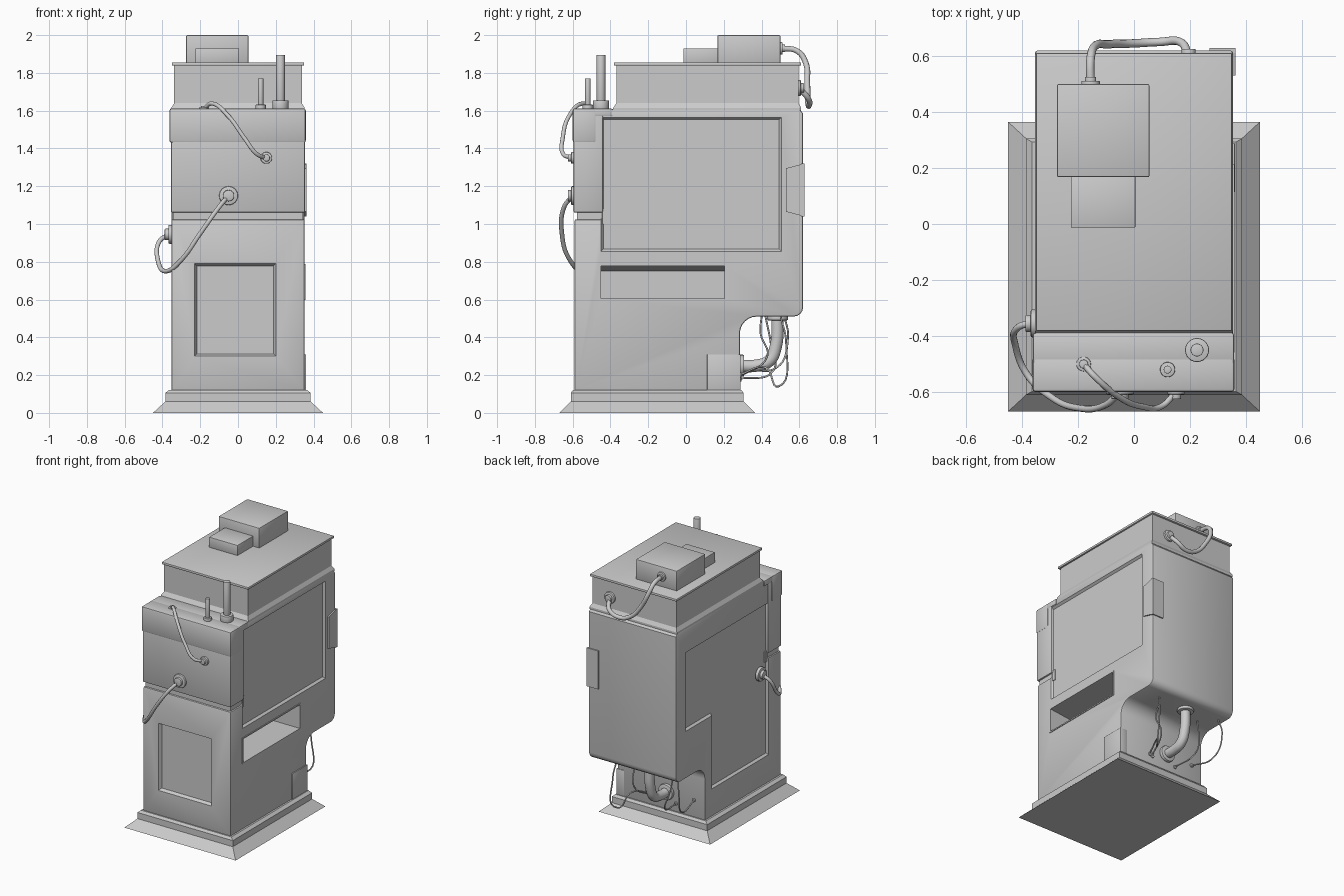
import bpy, bmesh, math
from mathutils import Vector

if "Cube" in bpy.data.objects:
    bpy.data.objects.remove(bpy.data.objects["Cube"])

AX = {'x': lambda p, a: (a, p[0], p[1]), 'y': lambda p, a: (p[0], a, p[1]), 'z': lambda p, a: (p[0], p[1], a)}


def finish(ob, angle=35):
    bpy.ops.object.select_all(action='DESELECT')
    bpy.context.view_layer.objects.active = ob
    ob.select_set(True)
    bpy.ops.object.shade_smooth_by_angle(angle=math.radians(angle))


def apply(ob, mod):
    bpy.context.view_layer.objects.active = ob
    bpy.ops.object.modifier_apply(modifier=mod.name)


def bevel(ob, width, segs=2):
    m = ob.modifiers.new("bevel", 'BEVEL')
    m.width, m.segments, m.limit_method = width, segs, 'ANGLE'
    m.angle_limit = math.radians(40)
    apply(ob, m)


def loft(name, axis, sections, bev=0):
    """Join matching outlines [(position, points), ...] along an axis into a solid."""
    bm = bmesh.new()
    rings = [[bm.verts.new(AX[axis](p, a)) for p in pts] for a, pts in sections]
    n = len(rings[0])
    for r0, r1 in zip(rings, rings[1:]):
        for i in range(n):
            j = (i + 1) % n
            bm.faces.new((r0[i], r0[j], r1[j], r1[i]))
    bm.faces.new(rings[0])
    bm.faces.new(rings[-1])
    bmesh.ops.recalc_face_normals(bm, faces=bm.faces)
    me = bpy.data.meshes.new(name)
    bm.to_mesh(me)
    bm.free()
    ob = bpy.data.objects.new(name, me)
    bpy.context.collection.objects.link(ob)
    if bev:
        bevel(ob, bev)
        finish(ob)
    return ob


def rect(a0, a1, b0, b1):
    return [(a0, b0), (a1, b0), (a1, b1), (a0, b1)]


def box(name, x0, x1, y0, y1, z0, z1, bev=0.006):
    return loft(name, 'z', [(z0, rect(x0, x1, y0, y1)), (z1, rect(x0, x1, y0, y1))], bev)


def inset(pts, d):
    """Shrink an anticlockwise right-angled outline."""
    out = []
    for i, p in enumerate(pts):
        p, a, b = Vector(p), Vector(pts[i - 1]), Vector(pts[(i + 1) % len(pts)])
        e, f = (p - a).normalized(), (b - p).normalized()
        out.append(tuple(p + d * Vector((-e.y - f.y, e.x + f.x))))
    return out


def cut(body, axis, sections):
    c = loft("cutter", axis, sections)
    c.hide_render = True
    m = body.modifiers.new("cut", 'BOOLEAN')
    m.operation, m.solver, m.object = 'DIFFERENCE', 'EXACT', c
    apply(body, m)
    bpy.data.objects.remove(c)


def recess(body, axis, surface, inward, pts, depth=0.016, slope=0.012):
    cut(body, axis, [(surface - inward * 0.02, pts), (surface, pts), (surface + inward * depth, inset(pts, slope))])


def rod(name, p0, p1, r, verts=24):
    p0, p1 = Vector(p0), Vector(p1)
    bpy.ops.mesh.primitive_cylinder_add(vertices=verts, radius=r, depth=(p1 - p0).length, location=(p0 + p1) / 2)
    ob = bpy.context.object
    ob.name = name
    ob.rotation_euler = (p1 - p0).to_track_quat('Z', 'Y').to_euler()
    bevel(ob, r * 0.12)
    finish(ob)


def cable(name, pts, r):
    cu = bpy.data.curves.new(name, 'CURVE')
    cu.dimensions, cu.bevel_depth, cu.bevel_resolution, cu.use_fill_caps = '3D', r, 3, True
    cu.resolution_u = 8
    sp = cu.splines.new('BEZIER')
    sp.bezier_points.add(len(pts) - 1)
    for b, p in zip(sp.bezier_points, pts):
        b.co = p
        b.handle_left_type = b.handle_right_type = 'AUTO'
    bpy.context.collection.objects.link(bpy.data.objects.new(name, cu))


def socket(name, p, d, r, h):
    """Stepped cable gland standing on a surface at p, pointing along d."""
    p, d = Vector(p), Vector(d)
    rod(name + "_flange", p - d * 0.01, p + d * h * 0.45, r)
    rod(name + "_collar", p, p + d * h, r * 0.6)


W = 0.353
# flared floor skirt and plinth
loft("floor_skirt", 'z', [(0, rect(-.45, .45, -.67, .365)), (.06, rect(-.385, .385, -.61, .305))])
loft("plinth", 'z', [(.05, rect(-.385, .385, -.61, .305)), (.105, rect(-.385, .385, -.61, .305)),
                     (.122, rect(-.365, .365, -.598, .293))])

# main cabinet: side profile with rear overhang and front shoulder
arc = [(.375 - .09 * math.cos(t * math.pi / 12), .42 + .09 * math.sin(t * math.pi / 12)) for t in range(7)]
heel = [(.57 + .05 * math.sin(t * math.pi / 8), .56 - .05 * math.cos(t * math.pi / 8)) for t in range(5)]
prof = [(-.59, .115), (.285, .115)] + arc + heel + [(.62, 1.585), (.60, 1.61), (-.445, 1.61), (-.445, 1.025), (-.59, 1.025)]
body = loft("cabinet", 'x', [(-W, prof), (W, prof)])
bevel(body, .009)
recess(body, 'x', W, -1, rect(-.45, .505, .855, 1.565))
recess(body, 'x', -W, 1, [(-.45, .32), (.21, .32), (.21, .855), (.51, .855), (.51, 1.43), (-.45, 1.43)])
recess(body, 'y', -.59, 1, rect(-.23, .20, .30, .79), .022)
# deep side tray opening with sloping ceiling
cut(body, 'x', [(.40, rect(-.45, .205, .605, .78)), (W, rect(-.45, .205, .605, .78)), (.10, rect(-.45, .205, .605, .75))])
finish(body)

# thin rim round the tray opening
for n, y0, y1, z0, z1 in (("top", -.458, .213, .778, .787), ("bottom", -.458, .213, .597, .606),
                          ("front", -.458, -.449, .597, .787), ("back", .204, .213, .597, .787)):
    box("tray_rim_" + n, .34, .358, y0, y1, z0, z1, 0)

# front head block above the groove, with its cap
box("head_neck", -.343, .343, -.578, -.42, 1.0, 1.08, 0)
box("head_block", -.355, .355, -.595, -.44, 1.06, 1.60, .008)
box("head_cap", -.363, .359, -.60, -.475, 1.43, 1.612, .012)
box("head_cap_rear", -.361, .357, -.50, -.39, 1.57, 1.611, .006)

# upper hood with sloped foot and lid
loft("hood", 'z', [(1.60, rect(-.353, .353, -.39, .61)), (1.615, rect(-.353, .353, -.385, .61)),
                   (1.64, rect(-.338, .338, -.368, .595)), (1.845, rect(-.338, .338, -.368, .595))])
box("hood_lid", -.35, .35, -.382, .61, 1.838, 1.856, .005)
box("roof_box_large", -.275, .055, .167, .50, 1.85, 2.0)
box("roof_box_small", -.225, .005, -.013, .17, 1.85, 1.93, .003)

# plates on the right side
box("lower_patch", .30, .36, .112, .288, .12, .31, .002)
plate = [(.53, 1.065), (.625, 1.04), (.625, 1.32), (.53, 1.295)]
loft("corner_plate_side", 'x', [(.345, plate), (.362, plate)])
box("corner_plate_back", .27, .362, .61, .628, 1.04, 1.32, 0)

# posts on the head
for n, x, y, r, top, rb, zb in (("tall", .225, -.45, .023, 1.895, .043, 1.655), ("short", .12, -.52, .014, 1.77, .027, 1.632)):
    rod(n + "_post", (x, y, 1.60), (x, y, top), r)
    rod(n + "_post_base", (x, y, 1.60), (x, y, zb), rb)

# front, side and rear cables with glands
socket("head_gland", (-.18, -.50, 1.61), (0, 0, 1), .026, .015)
socket("front_gland_upper", (.15, -.595, 1.35), (0, -1, 0), .031, .03)
socket("front_gland_lower", (-.05, -.595, 1.15), (0, -1, 0), .05, .03)
socket("side_gland", (-W, -.355, .945), (-1, 0, 0), .05, .035)
socket("roof_gland", (-.155, .50, 1.93), (0, 1, 0), .033, .025)
socket("hood_gland", (.195, .595, 1.72), (0, 1, 0), .042, .03)
cable("upper_cable", [(-.18, -.50, 1.61), (-.14, -.545, 1.638), (-.05, -.62, 1.57), (.03, -.652, 1.46),
                      (.10, -.65, 1.37), (.15, -.60, 1.35)], .011)
cable("lower_cable", [(-.05, -.60, 1.15), (-.10, -.645, 1.09), (-.20, -.657, .95), (-.30, -.615, .81), (-.38, -.54, .75),
                      (-.422, -.44, .80), (-.415, -.37, .91), (-.36, -.352, .945)], .012)
cable("rear_cable", [(-.155, .50, 1.93), (-.155, .59, 1.915), (-.14, .635, 1.85), (-.09, .642, 1.75), (0, .645, 1.65),
                     (.09, .65, 1.625), (.165, .65, 1.66), (.195, .60, 1.72)], .015)

# elbow pipe and loose wires under the overhang
X = -.045
rod("pipe_flange_wall", (X, .28, .25), (X, .308, .25), .058)
rod("pipe_flange_top", (X, .485, .49), (X, .485, .515), .056)
cable("elbow_pipe", [(X, .28, .25), (X, .37, .25), (X, .44, .275), (X, .475, .35), (X, .485, .51)], .034)
wires = [[(.20, .50, .515), (.22, .53, .37), (.21, .49, .14), (.15, .42, .24), (.10, .28, .20)],
         [(.12, .40, .515), (.14, .395, .42), (.12, .43, .30), (.08, .28, .19)],
         [(-.30, .52, .515), (-.32, .54, .40), (-.30, .48, .24), (-.265, .28, .245)],
         [(-.20, .42, .515), (-.19, .45, .36), (-.15, .46, .22), (-.12, .28, .18)]]
for i, w in enumerate(wires):
    cable(f"loose_wire_{i + 1}", w, .005)
    e = Vector(w[-1])
    rod(f"wire_plug_{i + 1}", e, e + Vector((0, .014, 0)), .013, 12)
